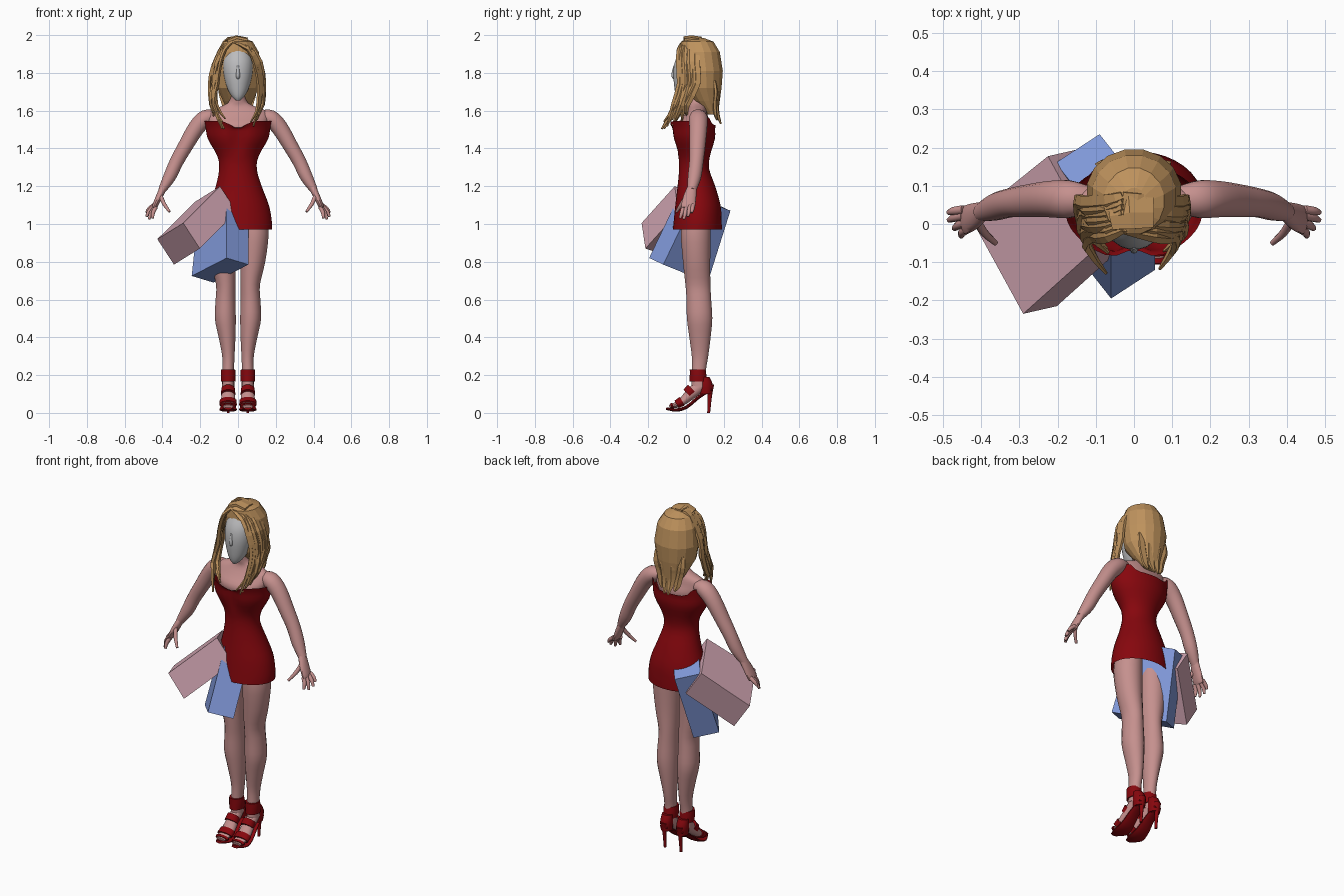
import bpy, bmesh, math, random
from mathutils import Vector

random.seed(4)


def mat(name, r, g, b):
    m = bpy.data.materials.new(name)
    m.diffuse_color = (r, g, b, 1)
    return m


SKIN = mat("skin", 0.56, 0.28, 0.27)
RED = mat("red_cloth", 0.24, 0.002, 0.004)
HAIR = mat("blonde_hair", 0.52, 0.29, 0.11)
FACE = mat("grey_face", 0.50, 0.50, 0.51)
PINK = mat("pink_paper", 0.66, 0.39, 0.46)
BLUE = mat("blue_paper", 0.22, 0.32, 0.70)


def finish(bm, name, material, smooth):
    bmesh.ops.recalc_face_normals(bm, faces=bm.faces)
    me = bpy.data.meshes.new(name)
    bm.to_mesh(me)
    bm.free()
    me.materials.append(material)
    ob = bpy.data.objects.new(name, me)
    bpy.context.collection.objects.link(ob)
    if smooth:
        bpy.ops.object.select_all(action='DESELECT')
        ob.select_set(True)
        bpy.context.view_layer.objects.active = ob
        bpy.ops.object.shade_smooth_by_angle(angle=math.radians(50))
    return ob


def resample(rows, steps):
    """Catmull-Rom interpolation between control rings."""
    out = []
    for i in range(len(rows) - 1):
        a, b, c, d = (rows[max(i - 1, 0)], rows[i], rows[i + 1], rows[min(i + 2, len(rows) - 1)])
        for k in range(steps):
            t = k / steps
            out.append([0.5 * (2 * q + (r - p) * t + (2 * p - 5 * q + 4 * r - s) * t * t
                               + (3 * q - p - 3 * r + s) * t ** 3) for p, q, r, s in zip(a, b, c, d)])
    return out + [list(rows[-1])]


def tube(name, rows, material, wide=(1, 0, 0), n=12, steps=3, level=False, smooth=True,
         caps=True, side=1, warp=None):
    """Loft of ellipses; rows hold x, y, z, wide radius, thin radius. level keeps rings horizontal."""
    rows = resample([(r[0] * side, *r[1:]) for r in rows], steps)
    bm, rings = bmesh.new(), []
    for i, (x, y, z, ra, rb) in enumerate(rows):
        u, v = Vector((1, 0, 0)), Vector((0, 1, 0))
        if not level:
            t = Vector(rows[min(i + 1, len(rows) - 1)][:3]) - Vector(rows[max(i - 1, 0)][:3])
            t.normalize()
            u = Vector(wide) - t * t.dot(Vector(wide))
            u.normalize()
            v = t.cross(u)
        ring = []
        for k in range(n):
            a = math.tau * (k + 0.5) / n
            p = Vector((x, y, z)) + u * ra * math.cos(a) + v * rb * math.sin(a)
            ring.append(bm.verts.new(warp(p) if warp else p))
        rings.append(ring)
    for r0, r1 in zip(rings, rings[1:]):
        for k in range(n):
            bm.faces.new((r0[k], r0[(k + 1) % n], r1[(k + 1) % n], r1[k]))
    if caps:
        bm.faces.new(rings[0])
        bm.faces.new(rings[-1])
    return finish(bm, name, material, smooth)


def bag(name, corner, a, b, c, taper, material):
    """Slanted box: bottom edges a and b, height c; b shrinks by taper at the opening."""
    bm = bmesh.new()
    o, a, b, c = map(Vector, (corner, a, b, c))
    lo = [bm.verts.new(p) for p in (o, o + a, o + a + b, o + b)]
    t = o + c
    hi = [bm.verts.new(p) for p in (t, t + a, t + a + b * taper, t + b * taper)]
    bm.faces.new(lo)
    bm.faces.new(hi)
    for k in range(4):
        bm.faces.new((lo[k], lo[(k + 1) % 4], hi[(k + 1) % 4], hi[k]))
    finish(bm, name, material, False)


# chest, shoulders and neck
tube("upper_body", [(0, .045, 1.36, .09, .065), (0, .04, 1.46, .125, .08), (0, .04, 1.52, .15, .092),
                    (0, .05, 1.565, .165, .068), (0, .058, 1.60, .15, .052), (0, .06, 1.625, .085, .045),
                    (0, .055, 1.65, .047, .043), (0, .045, 1.70, .04, .04), (0, .04, 1.76, .04, .04)],
     SKIN, n=24, level=True)


# dress with sweetheart neckline and two bust lobes
def dress_shape(p):
    if p.y < 0.03 and p.z > 1.36:
        w = min((p.z - 1.36) / 0.09, 1)
        p.y += w * (0.02 * math.exp(-(p.x / .03) ** 2) - 0.006 * math.exp(-((abs(p.x) - .08) / .04) ** 2))
    if p.z > 1.5:
        w = (p.z - 1.5) / 0.045
        p.z -= w * (0.038 * math.exp(-(p.x / .05) ** 2) if p.y < .04 else
                    0.02 - 0.045 * math.exp(-((abs(p.x) - .14) / .03) ** 2))
    return p


tube("dress", [(.008, .06, .97, .172, .13), (.008, .062, 1.02, .171, .127), (.008, .063, 1.1, .156, .12),
               (.004, .055, 1.2, .122, .10), (0, .043, 1.29, .10, .08), (0, .043, 1.36, .11, .084),
               (0, .043, 1.45, .16, .11), (0, .04, 1.51, .172, .115), (0, .036, 1.545, .18, .122)],
     RED, n=36, level=True, caps=False, warp=dress_shape)

# face with nose
tube("face", [(0, -.028, 1.655, .012, .014), (0, -.018, 1.675, .033, .035), (0, 0, 1.72, .058, .062),
              (0, .01, 1.80, .077, .078), (0, .022, 1.87, .078, .078), (0, .035, 1.93, .055, .055)],
     FACE, n=20, level=True)
tube("nose", [(0, -.058, 1.84, .006, .008), (0, -.064, 1.785, .011, .014), (0, -.055, 1.765, .007, .008)],
     FACE, n=10, level=True)

# arms, hands, legs and shoes on both sides
for s, tag in ((1, "left"), (-1, "right")):
    tube(tag + "_arm", [(.12, .065, 1.57, .036, .032), (.17, .065, 1.56, .05, .046),
                        (.22, .065, 1.51, .048, .045), (.28, .06, 1.41, .043, .040),
                        (.325, .055, 1.33, .038, .037), (.362, .045, 1.25, .036, .034),
                        (.402, .03, 1.18, .024, .021)], SKIN, wide=(0, 1, 0), n=16, side=s)
    tube(tag + "_palm", [(.392, .035, 1.20, .024, .02), (.415, .022, 1.15, .034, .018),
                         (.438, .012, 1.10, .038, .015), (.445, .01, 1.085, .034, .011)],
         SKIN, wide=(0, 1, 0), side=s)
    fingers = [((.446, .038, 1.10), (.485, .03, 1.06)), ((.446, .022, 1.095), (.484, .01, 1.04)),
               ((.44, .004, 1.09), (.47, -.012, 1.025)), ((.435, -.012, 1.09), (.452, -.032, 1.03)),
               ((.41, .005, 1.15), (.362, -.05, 1.065))]
    for i, (a, b) in enumerate(fingers):
        m = [(p + q) / 2 for p, q in zip(a, b)]
        m[0] += .006
        tube(f"{tag}_finger_{i}", [(*a, .012, .012), (*m, .011, .011), (*b, .007, .007)],
             SKIN, wide=(0, 1, 0), n=8, side=s)
    tube(tag + "_leg", [(.08, .058, 1.06, .068, .072), (.086, .052, .95, .077, .080), (.078, .056, .8, .067, .073),
                        (.065, .063, .68, .052, .067), (.066, .068, .6, .053, .066),
                        (.067, .072, .5, .056, .068), (.058, .074, .4, .045, .057),
                        (.051, .074, .3, .033, .044), (.052, .068, .22, .031, .038),
                        (.052, .07, .14, .032, .042)], SKIN, n=20, level=True, side=s)
    tube(tag + "_foot", [(.052, .085, .15, .030, .035), (.052, .03, .105, .034, .032),
                         (.052, -.03, .052, .040, .020), (.052, -.088, .032, .026, .010)], SKIN, side=s)
    # sandal
    tube(tag + "_sole", [(.052, .135, .125, .024, .009), (.052, .07, .085, .032, .009),
                         (.052, .005, .032, .042, .009), (.052, -.05, .015, .046, .009),
                         (.052, -.105, .023, .020, .007)], RED, side=s)
    tube(tag + "_heel", [(.052, .128, .15, .024, .022), (.052, .126, .09, .011, .012),
                         (.052, .12, 0, .007, .008)], RED, level=True, side=s)
    tube(tag + "_heel_cup", [(.052, .105, .10, .030, .035), (.052, .105, .15, .034, .038),
                             (.052, .10, .19, .030, .025)], RED, level=True, side=s)
    tube(tag + "_ankle_cuff", [(.052, .066, .165, .038, .048), (.052, .064, .20, .040, .045),
                               (.052, .062, .23, .038, .043)], RED, n=16, level=True, side=s)
    tube(tag + "_instep_strap", [(.052, .035, .125, .037, .036), (.052, .01, .10, .039, .034)], RED, side=s)
    tube(tag + "_toe_strap", [(.052, -.02, .062, .046, .027), (.052, -.05, .045, .047, .023)], RED, side=s)
    tube(tag + "_front_strap", [(.052, -.068, .038, .043, .018), (.052, -.08, .034, .038, .016)], RED, side=s)

# hair: faceted cap narrowing to the nape
tube("hair_cap", [(0, .05, 1.985, .035, .045), (0, .06, 1.965, .08, .088), (0, .075, 1.91, .112, .106),
                  (0, .085, 1.81, .125, .112), (0, .088, 1.72, .112, .102), (0, .11, 1.65, .08, .07),
                  (0, .14, 1.58, .045, .03)], HAIR, n=16, steps=1, level=True, smooth=False)


def lock(name, pts, w, wide=(0, 1, .25)):
    widths = (.6, 1, 1, .95, .75, .2)
    rows = [(*p, w * k, .011 * min(1, k + .2)) for p, k in zip(pts, widths)]
    tube(name, rows, HAIR, wide=wide, n=5, steps=2, smooth=False)


def j(d):
    return random.uniform(-d, d)


for s in (1, -1):
    # long locks sweeping from the parting, down the sides and forward
    for i in range(7):
        t = i / 6
        y = -.012 + .085 * t
        lock(f"side_lock_{i}", [(-.03, y, 1.965 + .02 * min(1, 2 * t)),
                                (s * .062 - .008, y - .014, 1.925 + .04 * t),
                                (s * (.094 + .033 * t) + j(.006), y - .018, 1.85 + j(.01)),
                                (s * (.112 + .03 * t) + j(.008), y - .015, 1.74),
                                (s * (.118 + .012 * t) + j(.018), y * .7 - .045 + j(.01), 1.63),
                                (s * (.088 + .02 * t) + j(.03), -.12 + .1 * t + j(.025), 1.50 + .09 * t + j(.03))],
             .023)
    # short locks at the nape
    for i in range(2):
        x = s * (.015 + .035 * i)
        lock(f"nape_lock_{i}", [(x * 1.6, .16 - .01 * i, 1.76), (x * 1.5, .172 - .014 * i, 1.70),
                                (x * 1.3, .168 - .014 * i, 1.66), (x * 1.1, .165 - .012 * i, 1.62),
                                (x, .168 - .012 * i, 1.58), (x * .8, .185 - .02 * i, 1.53 + .02 * i)],
             .028, (1, 0, 0))
# crown ridge
tube("hair_crown", [(-.06, .02, 1.965, .04, .012), (-.01, .03, 1.987, .05, .012), (.05, .03, 1.975, .045, .012)],
     HAIR, wide=(0, 1, 0), n=6, steps=1, smooth=False)

# shopping bags hanging against the hip
bag("pink_bag", (-.29, -.235, 1.005), (.088, .02, -.135), (-.137, .25, -.085), (.195, .175, .195), .95, PINK)
bag("blue_bag", (-.13, .115, .69), (-.115, -.075, .035), (.185, -.235, .095), (.04, .12, .38), .78, BLUE)
